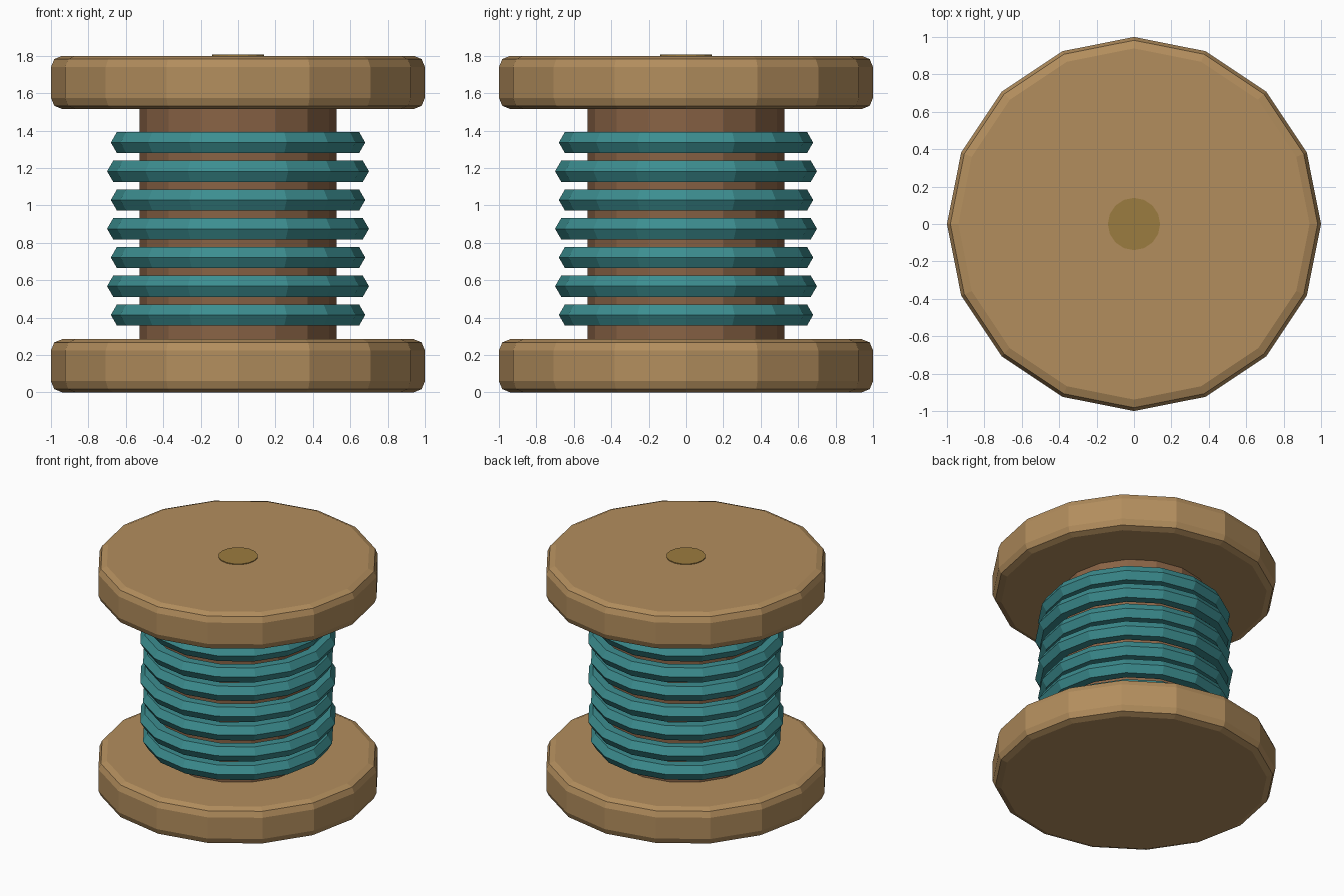
import bpy
import math

if "Cube" in bpy.data.objects:
    bpy.data.objects.remove(bpy.data.objects["Cube"])

SIDES = 16


def material(name, rgb):
    m = bpy.data.materials.new(name)
    m.diffuse_color = (*rgb, 1)
    m.use_nodes = True
    m.node_tree.nodes["Principled BSDF"].inputs["Base Color"].default_value = m.diffuse_color
    return m


TAN = material("light_wood", (0.45, 0.27, 0.11))
BROWN = material("dark_wood", (0.25, 0.125, 0.06))
TEAL = material("thread", (0.045, 0.27, 0.28))
OCHRE = material("plug_wood", (0.33, 0.20, 0.05))


def finish(name, mat):
    ob = bpy.context.object
    ob.name = name
    ob.data.materials.append(mat)
    return ob


def cylinder(name, radius, z0, z1, mat, bevel=0):
    # rotated so a corner points along +x
    bpy.ops.mesh.primitive_cylinder_add(vertices=SIDES, radius=radius, depth=z1 - z0,
                                        location=(0, 0, (z0 + z1) / 2))
    ob = finish(name, mat)
    if bevel:
        mod = ob.modifiers.new("rounded_rim", 'BEVEL')
        mod.width = bevel
        mod.segments = 2
        mod.limit_method = 'ANGLE'
        mod.angle_limit = math.radians(40)
    return ob


# End discs with rounded rims
cylinder("bottom_flange", 1.0, 0.0, 0.285, TAN, 0.06)
cylinder("top_flange", 1.0, 1.515, 1.8, TAN, 0.06)

# Central barrel and the small plug on top
cylinder("core", 0.527, 0.2, 1.6, BROWN)
cylinder("top_plug", 0.14, 1.7, 1.806, OCHRE)

# Thread windings, alternating in size
for i in range(7):
    bpy.ops.mesh.primitive_torus_add(major_segments=SIDES, minor_segments=6,
                                     major_radius=0.635 if i % 2 else 0.615,
                                     minor_radius=0.065,
                                     location=(0, 0, 0.414 + 0.1537 * i))
    finish(f"thread_ring_{i + 1}", TEAL)
